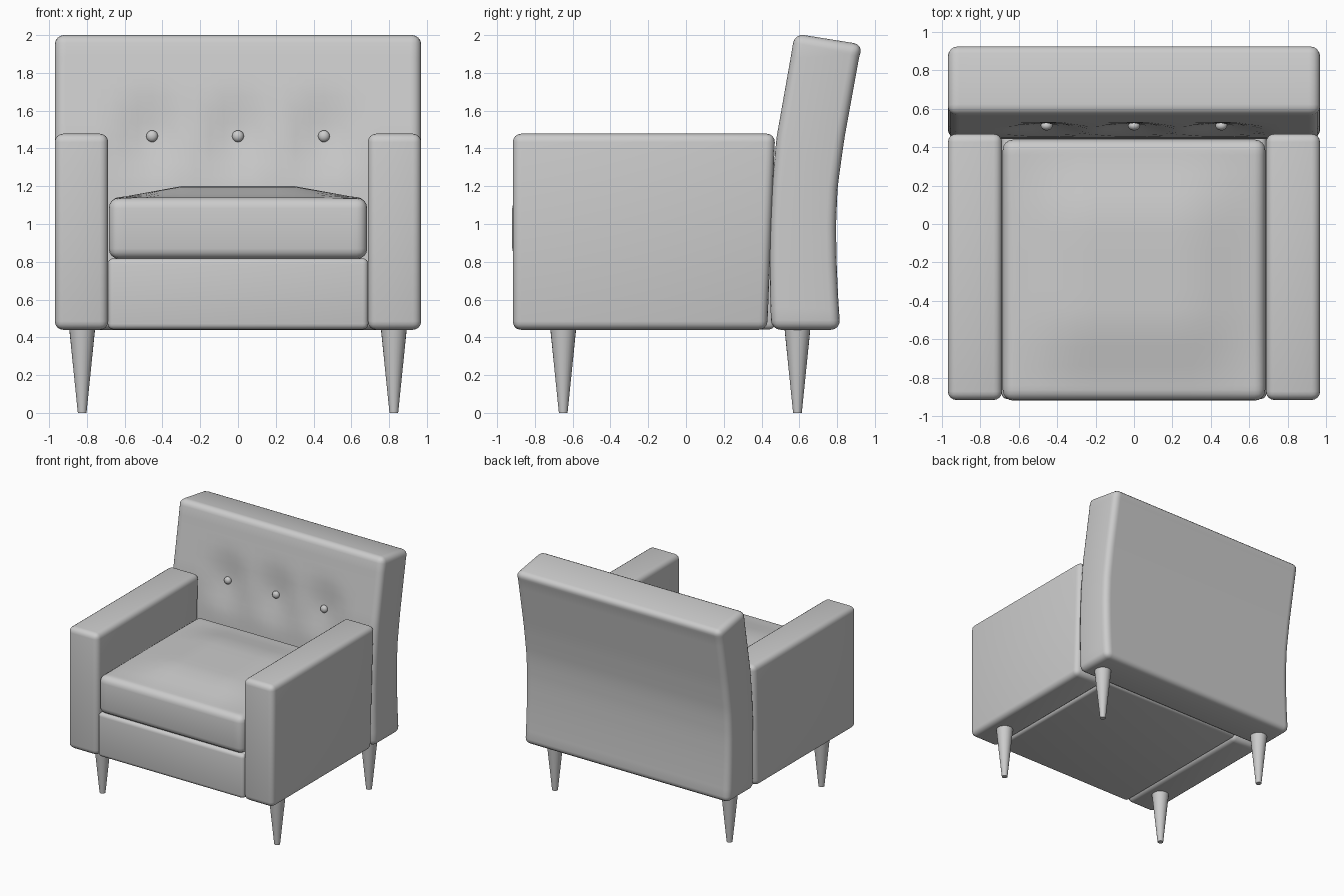
import bpy, bmesh, math
from mathutils import Vector, Matrix

if "Cube" in bpy.data.objects:
    bpy.data.objects.remove(bpy.data.objects["Cube"])

fabric = bpy.data.materials.new("plain_grey")
fabric.diffuse_color = (0.6, 0.6, 0.6, 1)
fabric.use_nodes = True
fabric.node_tree.nodes["Principled BSDF"].inputs["Base Color"].default_value = fabric.diffuse_color


def finish(name, bm):
    bmesh.ops.recalc_face_normals(bm, faces=bm.faces[:])
    me = bpy.data.meshes.new(name)
    bm.to_mesh(me)
    bm.free()
    me.materials.append(fabric)
    ob = bpy.data.objects.new(name, me)
    bpy.context.collection.objects.link(ob)
    bpy.ops.object.select_all(action='DESELECT')
    ob.select_set(True)
    bpy.context.view_layer.objects.active = ob
    bpy.ops.object.shade_smooth_by_angle(angle=math.radians(40))
    return ob


def soft_box(name, lo, hi, bevel, cuts=(), shape=None):
    """Box from lo to hi, cut along axes, reshaped by a function, edges rounded."""
    lo, hi = Vector(lo), Vector(hi)
    bm = bmesh.new()
    bmesh.ops.create_cube(bm, size=1)
    for v in bm.verts:
        v.co = Vector([lo[i] + (v.co[i] + 0.5) * (hi[i] - lo[i]) for i in range(3)])
    for axis, values in cuts:
        n = Vector([float(i == axis) for i in range(3)])
        for c in values:
            bmesh.ops.bisect_plane(bm, geom=bm.verts[:] + bm.edges[:] + bm.faces[:],
                                   plane_co=n * c, plane_no=n)
    bm.normal_update()
    sharp = [e for e in bm.edges if e.calc_face_angle(0) > math.radians(45)]
    if shape:
        for v in bm.verts:
            v.co = shape(v.co.copy())
    bm.normal_update()
    bmesh.ops.bevel(bm, geom=sharp, offset=bevel, segments=4, profile=0.5,
                    affect='EDGES', clamp_overlap=False)
    return finish(name, bm)


def interp(pts, z):
    for (z0, y0), (z1, y1) in zip(pts, pts[1:]):
        if z <= z1:
            return y0 + (y1 - y0) * (z - z0) / (z1 - z0)
    return pts[-1][1]


# Arms: rear face leans back with the backrest
def arm_shape(p):
    if p.y > 0:
        p.y = 0.43 + 0.042 * (p.z - 0.44) / 1.04
    return p


for side, s in (("left", -1), ("right", 1)):
    xs = sorted((s * 0.687, s * 0.97))
    soft_box(side + "_arm", (xs[0], -0.917, 0.44), (xs[1], 0.47, 1.478), 0.045,
             shape=arm_shape)

# Seat base
soft_box("seat_base", (-0.69, -0.912, 0.442), (0.69, 0.47, 0.818), 0.03)


# Seat cushion with a domed crown
def ramp(d):
    return max(0.0, min(1.0, d / 0.34))


def cushion_shape(p):
    if p.z > 1:
        p.z += 0.062 * ramp(0.64 - abs(p.x)) * ramp(0.62 - abs(p.y + 0.24))
    return p


soft_box("seat_cushion", (-0.684, -0.92, 0.815), (0.684, 0.44, 1.138), 0.055,
         [(0, [i * 0.1 for i in range(-6, 7)]),
          (1, [-0.24 + i * 0.1 for i in range(-6, 7)])], cushion_shape)

# Curved backrest with three tufted dimples
FRONT = [(0.44, 0.452), (0.6, 0.446), (0.8, 0.443), (1.0, 0.446), (1.2, 0.456),
         (1.45, 0.478), (2.0, 0.575)]
BACK = [(0.44, 0.817), (0.6, 0.806), (0.8, 0.797), (1.0, 0.794), (1.2, 0.803),
        (1.45, 0.838), (2.0, 0.938)]
BUTTON_X, BUTTON_Z = (-0.455, 0, 0.455), 1.465


def back_shape(p):
    z = p.z
    if p.y < 0.6:
        p.y = interp(FRONT, z)
        for bx in BUTTON_X:
            r = math.hypot((p.x - bx) / 0.23, (z - BUTTON_Z) / 0.26)
            p.y += 0.045 * max(0, 1 - r)
        if z > 1.99:
            p.z = 2.008
    else:
        p.y = interp(BACK, z)
        if z > 1.99:
            p.z = 1.95
    return p


soft_box("backrest", (-0.97, 0.45, 0.44), (0.97, 0.8, 2.0), 0.05,
         [(0, [i * 0.455 / 6 for i in range(-12, 13)]),
          (2, [BUTTON_Z + i * 0.07 for i in range(-13, 7)])], back_shape)

# Buttons
for i, bx in enumerate(BUTTON_X):
    bm = bmesh.new()
    bmesh.ops.create_uvsphere(bm, u_segments=16, v_segments=10, radius=0.031)
    bmesh.ops.transform(bm, verts=bm.verts[:], matrix=Matrix.Translation(
        (bx, 0.512, BUTTON_Z)) @ Matrix.Diagonal((1, 0.8, 1, 1)))
    finish("button_%d" % (i + 1), bm)

# Tapered legs
for fname, y in (("front", -0.65), ("back", 0.59)):
    for sname, x in (("left", -0.825), ("right", 0.825)):
        bm = bmesh.new()
        bmesh.ops.create_cone(bm, cap_ends=True, segments=24, radius1=0.023,
                              radius2=0.069, depth=0.45,
                              matrix=Matrix.Translation((x, y, 0.225)))
        finish("%s_%s_leg" % (fname, sname), bm)
